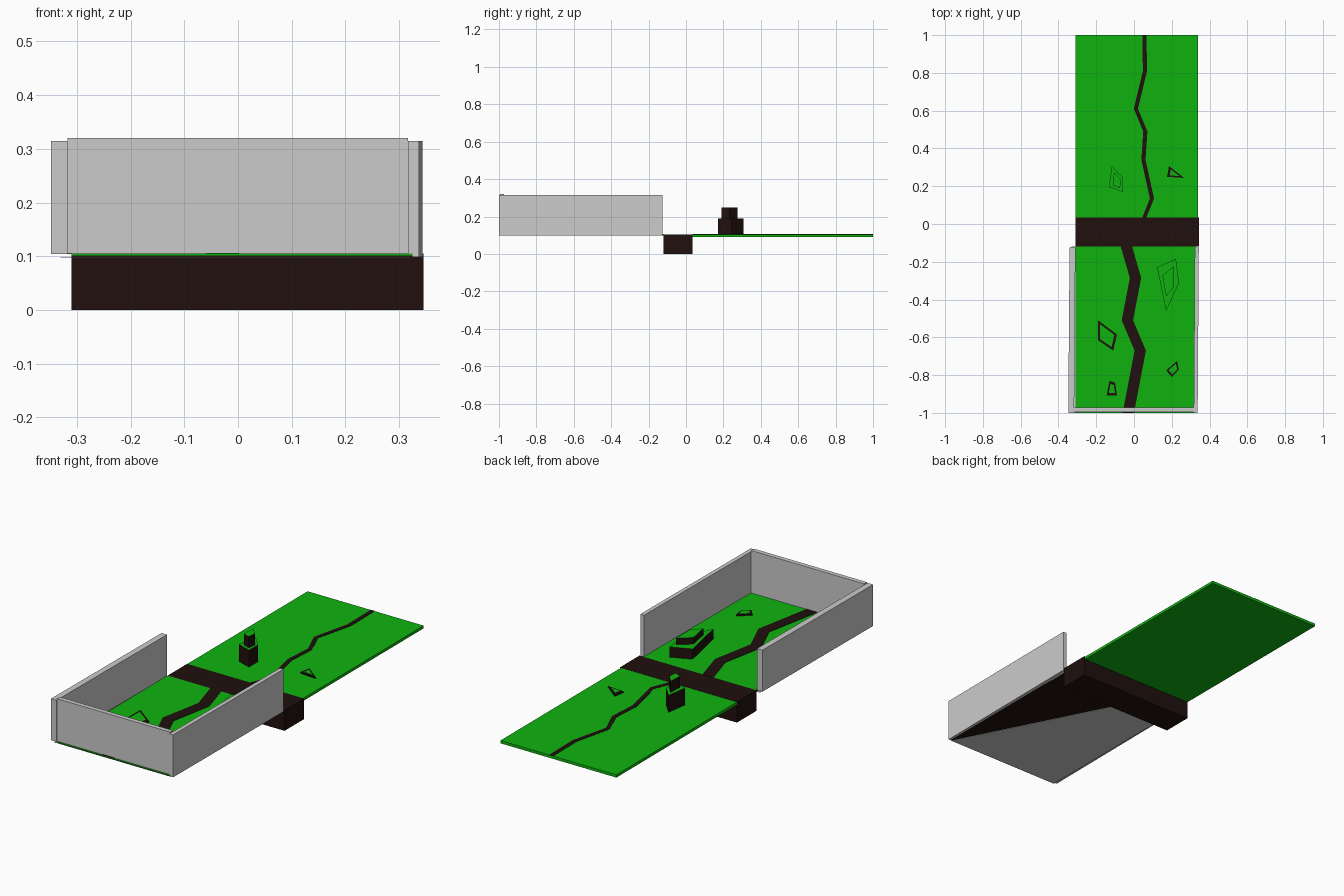
import bpy, bmesh
from mathutils import Vector

if "Cube" in bpy.data.objects:
    bpy.data.objects.remove(bpy.data.objects["Cube"])


def material(name, rgb):
    m = bpy.data.materials.new(name)
    m.diffuse_color = (*rgb, 1)
    m.use_nodes = True
    m.node_tree.nodes["Principled BSDF"].inputs["Base Color"].default_value = m.diffuse_color
    return m


GREEN = material("grass", (0.005, 0.45, 0.005))
DARK = material("earth", (0.014, 0.005, 0.004))


def prism(name, outline, z0, z1, mat=None, top_mat=None):
    """Extrude a flat outline from z0 to z1; the top may have its own material."""
    bm = bmesh.new()
    face = bm.faces.new([bm.verts.new((x, y, z0)) for x, y in outline])
    ext = bmesh.ops.extrude_face_region(bm, geom=[face])["geom"]
    top = [g for g in ext if isinstance(g, bmesh.types.BMFace)][0]
    for v in top.verts:
        v.co.z = z1
    if top_mat:
        top.material_index = 1
    bmesh.ops.recalc_face_normals(bm, faces=bm.faces)
    me = bpy.data.meshes.new(name)
    bm.to_mesh(me)
    bm.free()
    for m in (mat, top_mat):
        if m:
            me.materials.append(m)
    ob = bpy.data.objects.new(name, me)
    bpy.context.collection.objects.link(ob)
    return ob


def box(name, x0, x1, y0, y1, z0, z1, mat=None):
    return prism(name, [(x0, y0), (x1, y0), (x1, y1), (x0, y1)], z0, z1, mat)


def path(name, points, width, z0, z1):
    """Strip of constant x width along a centre line."""
    left = [(x - width / 2, y) for x, y in points]
    right = [(x + width / 2, y) for x, y in points]
    return prism(name, left + right[::-1], z0, z1, DARK)


def shrink(outline, f):
    c = sum((Vector(p) for p in outline), Vector((0, 0))) / len(outline)
    return [tuple(c + (Vector(p) - c) * f) for p in outline]


def stone(name, outline, z, f=0.68):
    """Low dark rimmed patch with a green middle."""
    prism(name + "_rim", outline, z, z + 0.007, DARK)
    prism(name + "_centre", shrink(outline, f), z, z + 0.009, GREEN)


# Ground: back plate, central trench block, front plate
box("back_ground", -0.31, 0.34, 0.03, 1, 0.09, 0.104, GREEN)
box("trench_block", -0.31, 0.345, -0.12, 0.035, 0, 0.105, DARK)
box("front_earth", -0.31, 0.325, -1, -0.12, 0.099, 0.1015, DARK)
box("front_ground", -0.31, 0.325, -1, -0.12, 0.1015, 0.105, GREEN)

# Grey half underside of the front tray
prism("tray_underside", [(-0.33, -1), (0.32, -1), (-0.13, -0.12), (-0.33, -0.12)], 0.0975, 0.099)

# Cracks winding along the ground
path("back_crack", [(.055, 1), (.058, .81), (.01, .61), (.06, .49), (.05, .34),
                    (.095, .135), (.055, .035)], 0.022, 0.103, 0.1055)
path("front_crack", [(-.04, -.12), (.008, -.285), (-.035, -.51), (.033, -.67),
                     (-.03, -1)], 0.06, 0.1015, 0.1065)

# Terraced hills with grass tops
back_low = [(-.117, .307), (-.058, .244), (-.058, .17), (-.133, .196)]
back_high = [(-.106, .275), (-.069, .233), (-.074, .19), (-.111, .205)]
front_low = [(.122, -.228), (.222, -.185), (.238, -.313), (.17, -.461)]
front_high = [(.150, -.272), (.212, -.223), (.212, -.334), (.17, -.382)]
for name, outline, z0, z1 in [("back_hill_lower", back_low, .104, .19),
                              ("back_hill_upper", back_high, .19, .247),
                              ("front_hill_lower", front_low, .105, .157),
                              ("front_hill_upper", front_high, .157, .19)]:
    prism(name, outline, z0, z1, DARK, GREEN)

# Flat rimmed stones
stone("back_stone", [(.185, .307), (.265, .244), (.175, .25)], 0.104, 0.58)
stone("front_stone_large", [(-.19, -.51), (-.09, -.585), (-.11, -.67), (-.19, -.615)], 0.105, 0.75)
stone("front_stone_left", [(-.13, -.83), (-.1, -.84), (-.09, -.908), (-.145, -.908)], 0.105, 0.6)
stone("front_stone_right", [(.17, -.775), (.228, -.725), (.238, -.77), (.2, -.81)], 0.105, 0.68)

# Grey walls around the front tray
prism("left_wall", [(-.348, -1), (-.317, -1), (-.31, -.125), (-.341, -.125)], 0.104, 0.314)
prism("right_wall", [(.316, -1), (.337, -1), (.343, -.125), (.322, -.125)], 0.099, 0.314)
box("front_wall", -0.317, 0.316, -0.995, -0.972, 0.105, 0.32)
